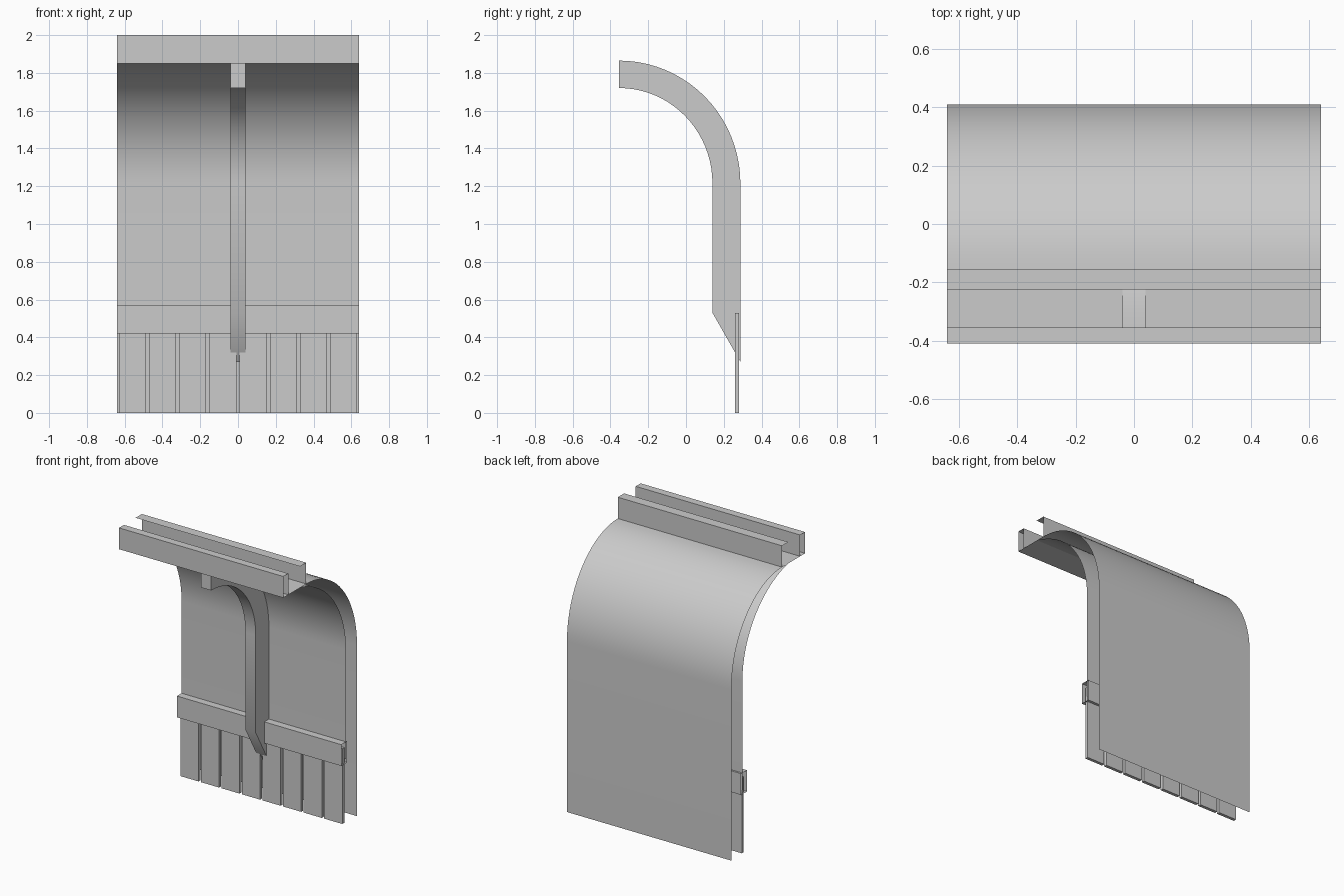
import bpy, bmesh
from math import sin, cos, pi

cube = bpy.data.objects.get("Cube")
if cube:
    bpy.data.objects.remove(cube)

grey = bpy.data.materials.new("light_grey")
grey.use_nodes = True
colour = (0.6, 0.6, 0.6, 1)
grey.diffuse_color = colour
grey.node_tree.nodes["Principled BSDF"].inputs["Base Color"].default_value = colour

HALF = 0.64  # half of the full width


def finish(name, bm, smooth=False):
    me = bpy.data.meshes.new(name)
    bm.to_mesh(me)
    bm.free()
    me.materials.append(grey)
    ob = bpy.data.objects.new(name, me)
    bpy.context.collection.objects.link(ob)
    if smooth:
        bpy.ops.object.select_all(action='DESELECT')
        ob.select_set(True)
        bpy.context.view_layer.objects.active = ob
        bpy.ops.object.shade_smooth_by_angle(angle=pi / 6)
    return ob


def extrude(name, profile, half=HALF, closed=False, caps=False, smooth=False):
    """Sweep a (y, z) profile along x, as a sheet, an open tube or a solid."""
    bm = bmesh.new()
    left, right = [[bm.verts.new((x, y, z)) for y, z in profile] for x in (-half, half)]
    n = len(profile)
    for i in range(n if closed else n - 1):
        j = (i + 1) % n
        bm.faces.new((left[i], left[j], right[j], right[i]))
    if caps:
        bm.faces.new(left)
        bm.faces.new(right[::-1])
    bmesh.ops.recalc_face_normals(bm, faces=bm.faces)
    return finish(name, bm, smooth)


def arc(cy, cz, ry, rz, start=pi / 2, steps=20):
    """Points from the start angle down to the vertical tangent."""
    angles = [start * (1 - i / steps) for i in range(steps + 1)]
    return [(cy + ry * cos(a), cz + rz * sin(a)) for a in angles]


def tube(y0, y1, z0, z1):
    return [(y0, z0), (y1, z0), (y1, z1), (y0, z1)]


# Curved sheets: outer skin and inner lining
extrude("outer_sheet", arc(-0.155, 1.2, 0.565, 0.65) + [(0.41, 0)], smooth=True)
extrude("inner_sheet", arc(-0.36, 1.215, 0.647, 0.65, start=1.35) + [(0.287, 0.45)], smooth=True)

# Central curved rib with a bevelled foot
rib = arc(-0.355, 1.215, 0.643, 0.65) + [(0.288, 0.27), (0.14, 0.53)]
rib += arc(-0.355, 1.215, 0.495, 0.505)[::-1]
extrude("centre_rib", rib, half=0.04, closed=True, caps=True, smooth=True)

# Top track: front tube, floor and rear lipped wall
extrude("front_top_tube", tube(-0.41, -0.355, 1.85, 2), closed=True)
extrude("rear_top_channel", [(-0.355, 1.85), (-0.155, 1.85), (-0.155, 2), (-0.225, 2)])

# Lower rail holding the hanging plates
extrude("lower_rail", tube(0.235, 0.3, 0.42, 0.57), closed=True)

# Row of hanging plates
pitch, gap = HALF / 4, 0.018
for k in range(8):
    bm = bmesh.new()
    bmesh.ops.create_cube(bm, size=1)
    bmesh.ops.scale(bm, verts=bm.verts, vec=(pitch - gap, 0.022, 0.53))
    bmesh.ops.translate(bm, verts=bm.verts, vec=((k - 3.5) * pitch, 0.27, 0.265))
    finish(f"hanging_plate_{k + 1}", bm)
